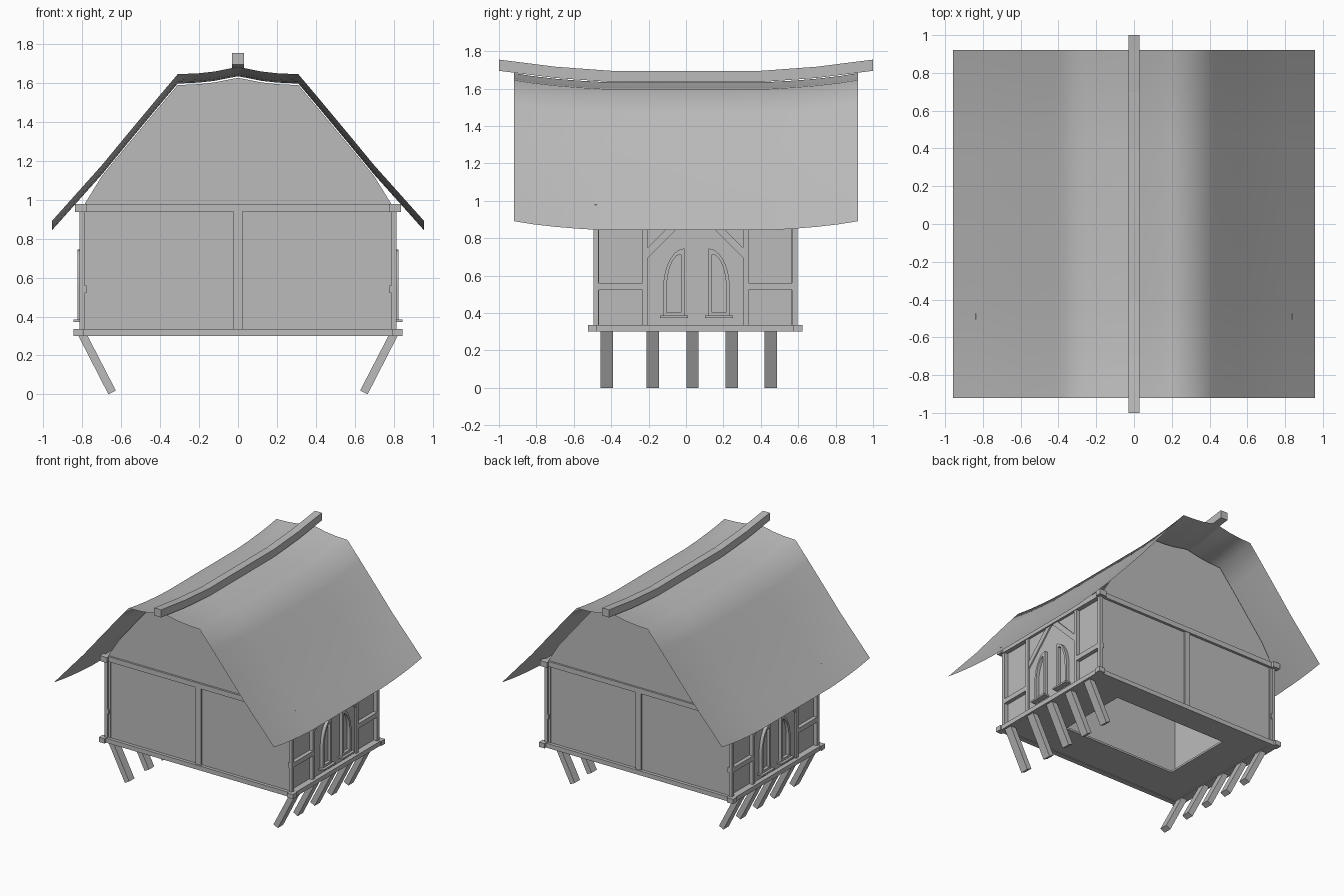
import bpy, bmesh, math

old = bpy.data.objects.get("Cube")
if old:
    bpy.data.objects.remove(old)

grey = bpy.data.materials.new("plain_grey")
grey.use_nodes = True
COLOUR = (0.5, 0.5, 0.5, 1)
grey.diffuse_color = COLOUR
grey.node_tree.nodes["Principled BSDF"].inputs["Base Color"].default_value = COLOUR

MID = 0.05               # centre of the house body along y
HALF = 0.545             # half depth of the house body
SIDE = 0.815             # outer face of the side timbers
FLOOR, EAVE = 0.30, 0.98


def finish(name, bm, fix_normals=True):
    if fix_normals:
        bmesh.ops.recalc_face_normals(bm, faces=bm.faces)
    mesh = bpy.data.meshes.new(name)
    bm.to_mesh(mesh)
    bm.free()
    mesh.materials.append(grey)
    obj = bpy.data.objects.new(name, mesh)
    bpy.context.collection.objects.link(obj)
    return obj


def box(name, x, y, z):
    """Box from (low, high) ranges."""
    bm = bmesh.new()
    bmesh.ops.create_cube(bm, size=1)
    for v in bm.verts:
        for i, r in enumerate((x, y, z)):
            v.co[i] = r[1] if v.co[i] > 0 else r[0]
    return finish(name, bm)


def prism(name, points, offset):
    """Extrude a flat 3D polygon."""
    bm = bmesh.new()
    face = bm.faces.new([bm.verts.new(p) for p in points])
    ext = bmesh.ops.extrude_face_region(bm, geom=[face])["geom"]
    bmesh.ops.translate(bm, vec=offset, verts=[g for g in ext if isinstance(g, bmesh.types.BMVert)])
    return finish(name, bm)


def span(a, b):
    return (min(a, b), max(a, b))


# Sagging roof sheet
half_roof = [(0, 1.635), (0.04, 1.628), (0.12, 1.612), (0.2, 1.603), (0.31, 1.598),
             (0.42, 1.468), (0.56, 1.3), (0.70, 1.13), (0.83, 0.985), (0.957, 0.843)]
profile = [(-x, z) for x, z in half_roof[:0:-1]] + half_roof
sag = [(0, 0), (0.44, 0), (0.58, 0.008), (0.7, 0.018), (0.82, 0.032), (0.92, 0.048)]
rows = [(-y, d) for y, d in sag[:0:-1]] + sag
bm = bmesh.new()
grid = [[bm.verts.new((x, y, z + d)) for x, z in profile] for y, d in rows]
for a, b in zip(grid, grid[1:]):
    for i in range(len(profile) - 1):
        bm.faces.new((a[i], a[i + 1], b[i + 1], b[i]))
for f in bm.faces:
    f.smooth = True
finish("roof", bm, False)

# Upswept ridge beam
path = [(-1, 1.695), (-0.7, 1.657), (-0.4, 1.635), (0.4, 1.635), (0.7, 1.657), (1, 1.695)]
outline = path + [(y, z + 0.06) for y, z in reversed(path)]
prism("ridge_beam", [(-0.03, y, z) for y, z in outline], (0.06, 0, 0))

# Floor with a central opening
low, high = MID - HALF, MID + HALF
plate = (FLOOR + 0.005, FLOOR + 0.02)
for s in (-1, 1):
    box("floor_side", span(s * 0.49, s * 0.8), (low, high), plate)
box("floor_front", (-0.49, 0.49), (low, -0.17), plate)
box("floor_back", (-0.49, 0.49), (0.4, high), plate)

# Front and back: wall, gable, centre post, horizontal beams
for s, end in ((-1, "front"), (1, "back")):
    def depth(a, b):
        return span(MID + s * a, MID + s * b)
    box(end + "_wall", (-0.8, 0.8), depth(HALF - 0.03, HALF - 0.015), (FLOOR, EAVE))
    box(end + "_post", (-0.023, 0.023), depth(HALF - 0.02, HALF), (FLOOR, EAVE))
    box(end + "_sill_beam", (-0.82, 0.82), depth(HALF - 0.03, HALF + 0.01), (FLOOR, 0.335))
    box(end + "_top_beam", (-0.82, 0.82), depth(HALF - 0.03, HALF + 0.005), (0.94, EAVE))
    slope = [(x, z - 0.008) for x, z in profile if abs(x) < 0.8]
    gable = [(-0.8, 0.96)] + slope + [(0.8, 0.96)]
    prism(end + "_gable", [(x, MID + s * (HALF - 0.01), z) for x, z in gable], (0, -s * 0.015, 0))
    for t in (-1, 1):
        box(end + "_corner_post", span(t * 0.79, t * SIDE), depth(HALF - 0.028, HALF), (FLOOR, EAVE))
        box(end + "_lower_block", span(t * 0.795, t * 0.845), depth(HALF - 0.02, HALF + 0.028), (FLOOR, 0.337))
        box(end + "_upper_block", span(t * 0.778, t * 0.838), depth(HALF - 0.02, HALF + 0.025), (0.937, EAVE))


def half_arch(inset):
    """Half of a pointed arch as (offset from straight edge, height)."""
    w, base, spring = 0.115 - inset, 0.385 + inset, 0.53
    rise = 0.215 - 1.6 * inset
    arc = [(inset + (w - inset) * math.cos(math.radians(a)), spring + rise * math.sin(math.radians(a)))
           for a in range(0, 91, 10)]
    return [(inset, base), (w, base)] + arc


def window_frame(name, side, edge, way):
    """Half-arch ring standing proud of the wall."""
    bm = bmesh.new()
    loops = [[bm.verts.new((side * x, edge + way * u, z)) for u, z in half_arch(i)]
             for x, i in ((0.79, 0), (0.825, 0), (0.825, 0.019), (0.79, 0.019))]
    n = len(loops[0])
    for a, b in zip(loops, loops[1:]):
        for i in range(n):
            j = (i + 1) % n
            bm.faces.new((a[i], a[j], b[j], b[i]))
    finish(name, bm)


# Long sides: walls, timbers, braces, windows, legs
for s, side in ((-1, "right"), (1, "left")):
    def wide(a, b):
        return span(s * a, s * b)
    box(side + "_wall", wide(0.77, 0.785), (low + 0.01, high - 0.01), (FLOOR, EAVE))
    box(side + "_bay_wall", wide(0.78, 0.8), (-0.21, 0.31), (FLOOR, EAVE))
    box(side + "_sill_beam", wide(0.78, 0.836), (low, high), (FLOOR, 0.335))
    box(side + "_top_beam", wide(0.78, 0.82), (low, high), (0.94, EAVE))
    for t in (-1, 1):
        inner, outer = MID + t * 0.255, MID + t * 0.283
        box(side + "_post", wide(0.78, SIDE), span(inner, outer), (FLOOR, EAVE))
        box(side + "_rail", wide(0.78, SIDE), span(outer, MID + t * HALF), (0.522, 0.56))
        brace = [(inner, 0.695), (inner, 0.75), (inner - t * 0.2, 0.95), (inner - t * 0.255, 0.95)]
        prism(side + "_brace", [(s * 0.79, y, z) for y, z in brace], (s * 0.02, 0, 0))
        edge = MID + 0.006 + t * 0.063
        window_frame(side + "_window_frame", s, edge, t)
        box(side + "_window_sill", wide(0.79, 0.845), span(edge - t * 0.017, edge + t * 0.132), (0.373, 0.386))

    # Inward slanting legs
    for y in (-0.423, -0.177, 0.035, 0.244, 0.453):
        leg = [(0.666, 0.0), (0.628, 0.02), (0.778, 0.31), (0.825, 0.31)]
        prism(side + "_leg", [(s * x, y - 0.033, z) for x, z in leg], (0, 0.066, 0))
